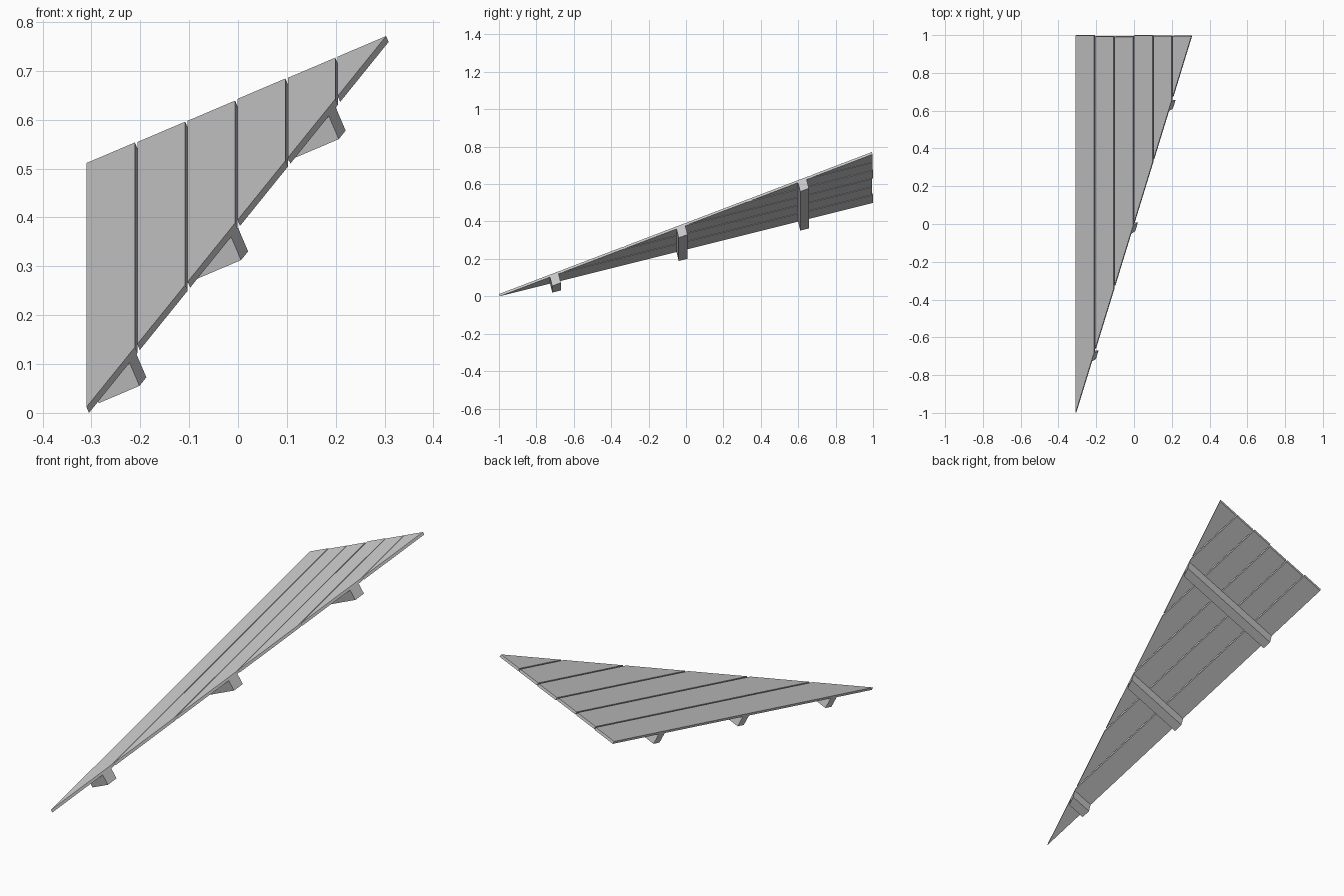
import bpy, bmesh
from mathutils import Vector

if "Cube" in bpy.data.objects:
    bpy.data.objects.remove(bpy.data.objects["Cube"])

X0, X1 = -0.31, 0.305          # extent of the sloped triangle in plan
SX, SY = 0.425, 0.25           # slopes of the panel plane
NORMAL = Vector((-SX, -SY, 1)).normalized()
THICK, BATTEN = 0.0134, 0.053


def diag_y(x):
    return -1 + 2 * (x - X0) / (X1 - X0)


def diag_x(y):
    return X0 + (y + 1) / 2 * (X1 - X0)


def slab(name, outline, top, bottom):
    """Prism between two depths below the sloping plane."""
    bm = bmesh.new()
    rings = []
    for depth in (top, bottom):
        rings.append([bm.verts.new(Vector((x, y, 0.012 + SX * (x - X0) + SY * (y + 1)))
                                   - NORMAL * depth) for x, y in outline])
    a, b = rings
    n = len(a)
    bm.faces.new(a)
    bm.faces.new(b[::-1])
    for i in range(n):
        bm.faces.new((a[i], b[i], b[(i + 1) % n], a[(i + 1) % n]))
    bmesh.ops.recalc_face_normals(bm, faces=bm.faces[:])
    mesh = bpy.data.meshes.new(name)
    bm.to_mesh(mesh)
    bm.free()
    obj = bpy.data.objects.new(name, mesh)
    bpy.context.collection.objects.link(obj)


# planks cut along the diagonal, with slightly uneven back ends
planks = [(X0, -0.211, 0.997), (-0.206, -0.108, 0.992), (-0.103, -0.006, 0.991),
          (-0.001, 0.097, 0.997), (0.102, 0.199, 0.994), (0.204, X1, 0.994)]
for i, (l, r, back) in enumerate(planks):
    pts = [(l, diag_y(l))]
    if diag_y(r) < back:
        pts += [(r, diag_y(r)), (r, back)]
    else:
        pts += [(diag_x(back), back)]
    pts.append((l, back))
    slab(f"plank_{i + 1}", pts, 0, THICK)

# battens across the underside
for i, (y0, y1) in enumerate([(-0.73, -0.684), (-0.054, -0.007), (0.596, 0.642)]):
    slab(f"batten_{i + 1}", [(X0, y0), (diag_x(y0), y0), (diag_x(y1), y1), (X0, y1)],
         THICK - 0.0005, THICK + BATTEN)
